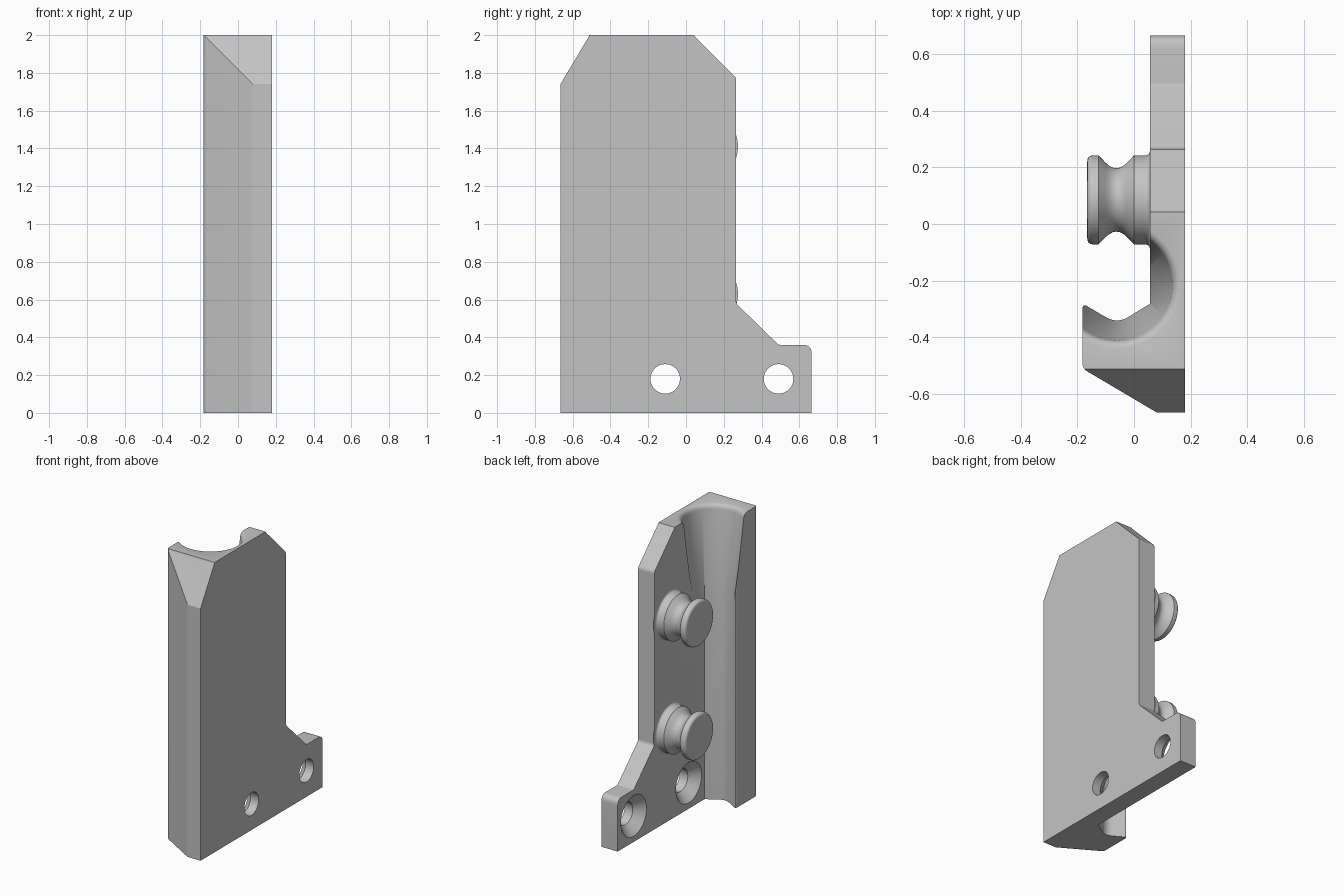
import bpy, bmesh, math
from mathutils import Vector, Matrix

if "Cube" in bpy.data.objects:
    bpy.data.objects.remove(bpy.data.objects["Cube"])

grey = bpy.data.materials.new("plain grey")
grey.use_nodes = True
colour = (0.55, 0.55, 0.55, 1)
grey.diffuse_color = colour
grey.node_tree.nodes["Principled BSDF"].inputs["Base Color"].default_value = colour


def rounded(points, steps=6):
    """Outline where an optional third value rounds a corner by that length."""
    out = []
    for i, p in enumerate(points):
        here = Vector(p[:2])
        if len(p) < 3:
            out.append(here)
            continue
        before = Vector(points[i - 1][:2])
        after = Vector(points[(i + 1) % len(points)][:2])
        a = here + (before - here).normalized() * p[2]
        b = here + (after - here).normalized() * p[2]
        for k in range(steps + 1):
            t = k / steps
            out.append(a * (1 - t) ** 2 + here * 2 * t * (1 - t) + b * t * t)
    return out


def finish(name, bm):
    bmesh.ops.recalc_face_normals(bm, faces=bm.faces)
    mesh = bpy.data.meshes.new(name)
    bm.to_mesh(mesh)
    bm.free()
    mesh.materials.append(grey)
    obj = bpy.data.objects.new(name, mesh)
    bpy.context.collection.objects.link(obj)
    return obj


def prism(name, outline, place, depth):
    bm = bmesh.new()
    face = bm.faces.new([bm.verts.new(place(p)) for p in outline])
    grown = bmesh.ops.extrude_face_region(bm, geom=[face])["geom"]
    bmesh.ops.translate(bm, vec=depth, verts=[v for v in grown if isinstance(v, bmesh.types.BMVert)])
    return finish(name, bm)


def lathe(name, outline, centre, along_x=False, steps=64):
    """Spin (radius, height) points about z, or about x when asked."""
    bm = bmesh.new()
    verts = [bm.verts.new((p[0], 0, p[1])) for p in outline]
    edges = [bm.edges.new(pair) for pair in zip(verts, verts[1:])]
    bmesh.ops.spin(bm, geom=verts + edges, axis=(0, 0, 1), cent=(0, 0, 0),
                   angle=math.tau, steps=steps)
    bmesh.ops.remove_doubles(bm, verts=bm.verts, dist=0.0001)
    if along_x:
        bmesh.ops.rotate(bm, verts=bm.verts, cent=(0, 0, 0),
                         matrix=Matrix.Rotation(math.pi / 2, 3, "Y"))
    bmesh.ops.translate(bm, verts=bm.verts, vec=centre)
    return finish(name, bm)


def smooth(obj):
    bpy.ops.object.select_all(action="DESELECT")
    obj.select_set(True)
    bpy.context.view_layer.objects.active = obj
    bpy.ops.object.shade_smooth_by_angle(angle=math.radians(28))


# Plan section: flat plate with a grooved rail along the front
section = rounded([
    (0.18, -0.665), (0.08, -0.665), (-0.182, -0.51, 0.02), (-0.182, -0.28, 0.02),
    (-0.06, -0.352, 0.045), (0.056, -0.282), (0.056, 0.665), (0.18, 0.665)])
body = prism("bracket_body", section, lambda p: (p.x, p.y, 0), (0, 0, 2))

# Side outline trims the body to its silhouette
side = rounded([
    (-0.665, -0.1), (0.665, -0.1), (0.665, 0.36, 0.045), (0.49, 0.36, 0.01),
    (0.265, 0.58, 0.015), (0.265, 1.775, 0.015), (0.04, 2, 0.015),
    (0.04, 2.1), (-0.51, 2.1), (-0.51, 2, 0.015), (-0.665, 1.74)])
trim = prism("side_trim_cutter", side, lambda p: (-0.5, p.x, p.y), (1, 0, 0))

# Flared funnel at the top of the groove
funnel = lathe("funnel_cutter", rounded([
    (0, 1.2), (0.098, 1.2), (0.2, 2.001, 0.035), (0.26, 2.001), (0.26, 2.1), (0, 2.1)]),
    (-0.06, -0.215, 0))

# Countersunk screw holes
screws = [lathe("screw_hole_cutter", [
    (0, -0.1), (0.15, -0.1), (0.14, 0.056), (0.078, 0.118), (0.078, 0.3), (0, 0.3)],
    (0, y, 0.18), along_x=True, steps=48) for y in (-0.11, 0.49)]

cutters = [trim, funnel] + screws
for cutter in cutters:
    mod = body.modifiers.new(cutter.name, "BOOLEAN")
    mod.operation = "INTERSECT" if cutter is trim else "DIFFERENCE"
    mod.solver = "EXACT"
    mod.object = cutter
bpy.context.view_layer.update()
shaped = bpy.data.meshes.new_from_object(
    body.evaluated_get(bpy.context.evaluated_depsgraph_get()))
body.modifiers.clear()
body.data = shaped
for cutter in cutters:
    bpy.data.objects.remove(cutter)
smooth(body)

# Grooved guide posts standing on the plate
post = rounded([
    (0, -0.165), (0.157, -0.165, 0.022), (0.157, -0.125), (0.092, -0.062, 0.055),
    (0.157, 0), (0.157, 0.056, 0.018), (0.19, 0.056)])
for name, z in (("lower_guide_post", 0.63), ("upper_guide_post", 1.41)):
    smooth(lathe(name, post, (0, 0.085, z), along_x=True))
